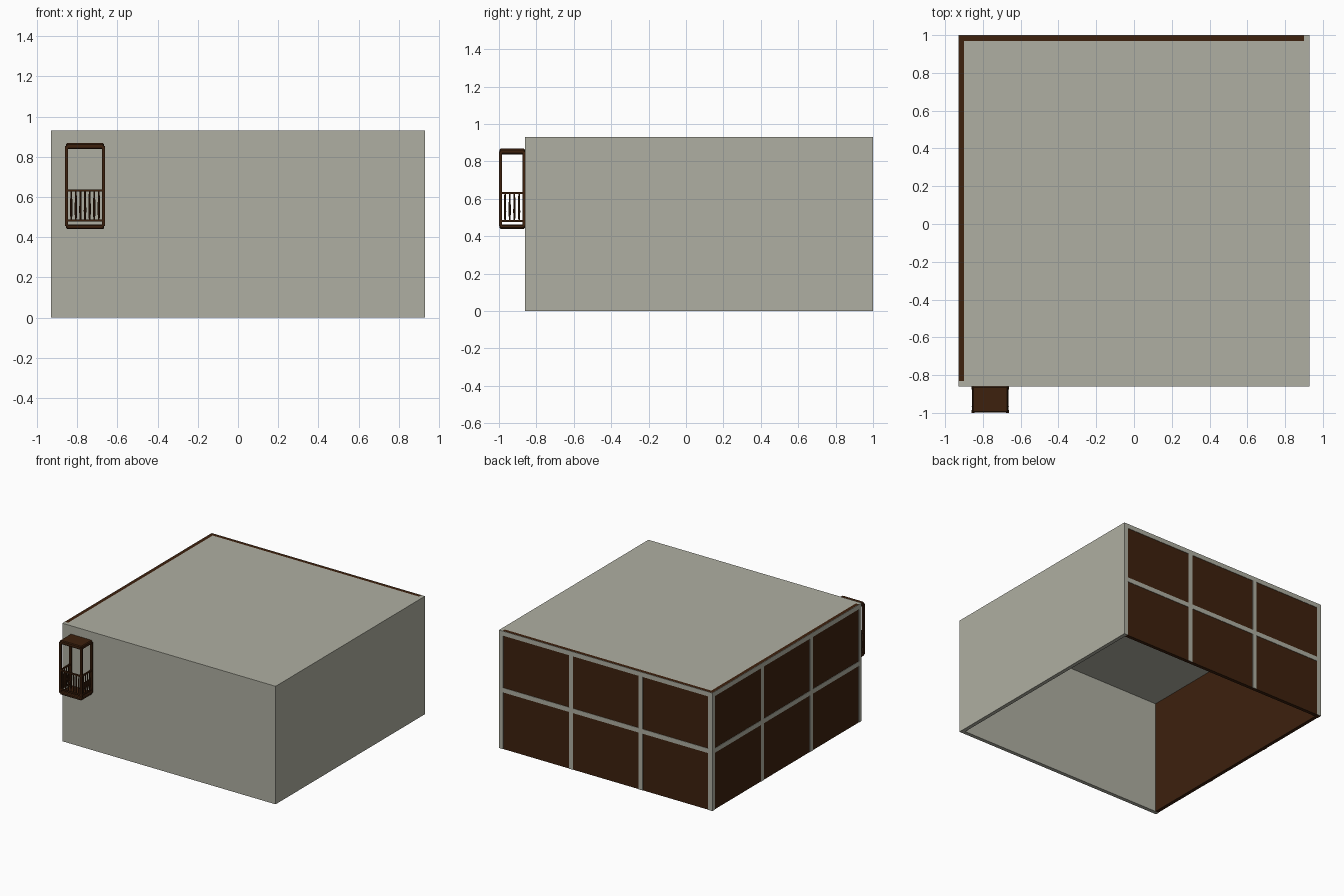
import bpy, bmesh, math
from mathutils import Matrix, Vector

if "Cube" in bpy.data.objects:
    bpy.data.objects.remove(bpy.data.objects["Cube"])


def material(name, rgb):
    m = bpy.data.materials.new(name)
    m.diffuse_color = (*rgb, 1)
    m.use_nodes = True
    m.node_tree.nodes["Principled BSDF"].inputs["Base Color"].default_value = m.diffuse_color
    return m


PLASTER = material("warm grey plaster", (0.43, 0.43, 0.36))
WOOD = material("dark brown wood", (0.047, 0.0150, 0.0042))


def finish(name, bm, mat):
    mesh = bpy.data.meshes.new(name)
    bm.to_mesh(mesh)
    bm.free()
    mesh.materials.append(mat)
    ob = bpy.data.objects.new(name, mesh)
    bpy.context.collection.objects.link(ob)
    return ob


def add_box(bm, x0, x1, y0, y1, z0, z1):
    size = Matrix.Diagonal((x1 - x0, y1 - y0, z1 - z0, 1))
    mid = Matrix.Translation(((x0 + x1) / 2, (y0 + y1) / 2, (z0 + z1) / 2))
    bmesh.ops.create_cube(bm, size=1, matrix=mid @ size)


def box(name, mat, *ext):
    bm = bmesh.new()
    add_box(bm, *ext)
    return finish(name, bm, mat)


# Hollow room shell, open underneath
X, Y0, Y1, H, T = 0.93, -0.86, 1.0, 0.93, 0.03
P = 0.003  # how far the beams stand proud of the wood panels
box("front_wall", PLASTER, -X, X, Y0, Y0 + T, 0, H)
box("right_wall", PLASTER, X - T, X, Y0 + T, Y1, 0, H)
box("roof_slab", PLASTER, -X + T, X - T, Y0 + T, Y1 - T, H - T, H)
box("left_wood_panel", WOOD, -X + P, -X + T, Y0 + T, Y1 - P, 0, H)
box("back_wood_panel", WOOD, -X + T, X - T, Y1 - T, Y1 - P, 0, H)

# Timber-frame grid on the back and left walls: four posts, two rails
W = 0.036
span = 2 * X
back, left = bmesh.new(), bmesh.new()
for i in range(4):
    c = W / 2 + i * (span - W) / 3
    add_box(back, -X + c - W / 2, -X + c + W / 2, Y1 - P, Y1, 0, H)
    add_box(left, -X, -X + P, Y0 + c - W / 2, Y0 + c + W / 2, 0, H)
    if i < 3:
        a, b = c + W / 2, c + (span - W) / 3 - W / 2
        for z in (H - W, H / 2 - W / 2):
            add_box(back, -X + a, -X + b, Y1 - P, Y1, z, z + W)
            add_box(left, -X, -X + P, Y0 + a, Y0 + b, z, z + W)
finish("back_beams", back, PLASTER)
finish("left_beams", left, PLASTER)

# Small wooden balcony hung on the front wall
BX0, BX1, BY0, BY1 = -0.86, -0.662, -1.0, Y0
R = 0.0075


def slab(name, z0, z1, inset):
    ob = box(name, WOOD, BX0 + inset, BX1 - inset, BY0 + inset / 2, BY1, z0, z1)
    bev = ob.modifiers.new("soft_edges", 'BEVEL')
    bev.width, bev.segments = 0.006, 1


slab("balcony_roof", 0.838, 0.868, 0.004)
slab("balcony_floor", 0.44, 0.464, 0.004)

# Corner posts
posts = bmesh.new()
for x in (BX0, BX1 - 2 * R):
    for y in (BY0, BY1 - 2 * R):
        add_box(posts, x, x + 2 * R, y, y + 2 * R, 0.455, 0.853)
finish("balcony_posts", posts, WOOD)

# Rails and turned balusters on the front and both sides
corners = [Vector((BX0 + R, BY1 - R, 0)), Vector((BX0 + R, BY0 + R, 0)),
           Vector((BX1 - R, BY0 + R, 0)), Vector((BX1 - R, BY1 - R, 0))]
rails, balusters = bmesh.new(), bmesh.new()
for a, b, n in zip(corners, corners[1:], (5, 8, 5)):
    for z0, z1 in ((0.477, 0.487), (0.626, 0.637)):
        add_box(rails, min(a.x, b.x) - 0.005, max(a.x, b.x) + 0.005,
                min(a.y, b.y) - 0.005, max(a.y, b.y) + 0.005, z0, z1)
    for i in range(1, n):
        p = a.lerp(b, i / n)
        # lower half swells, upper half tapers
        for z0, z1, r0, r1 in ((0.485, 0.53, 0.004, 0.0065), (0.53, 0.63, 0.0065, 0.004)):
            bmesh.ops.create_cone(balusters, cap_ends=True, segments=8, radius1=r0, radius2=r1,
                                  depth=z1 - z0,
                                  matrix=Matrix.Translation((p.x, p.y, (z0 + z1) / 2)))
finish("balcony_rails", rails, WOOD)
finish("balcony_balusters", balusters, WOOD)
